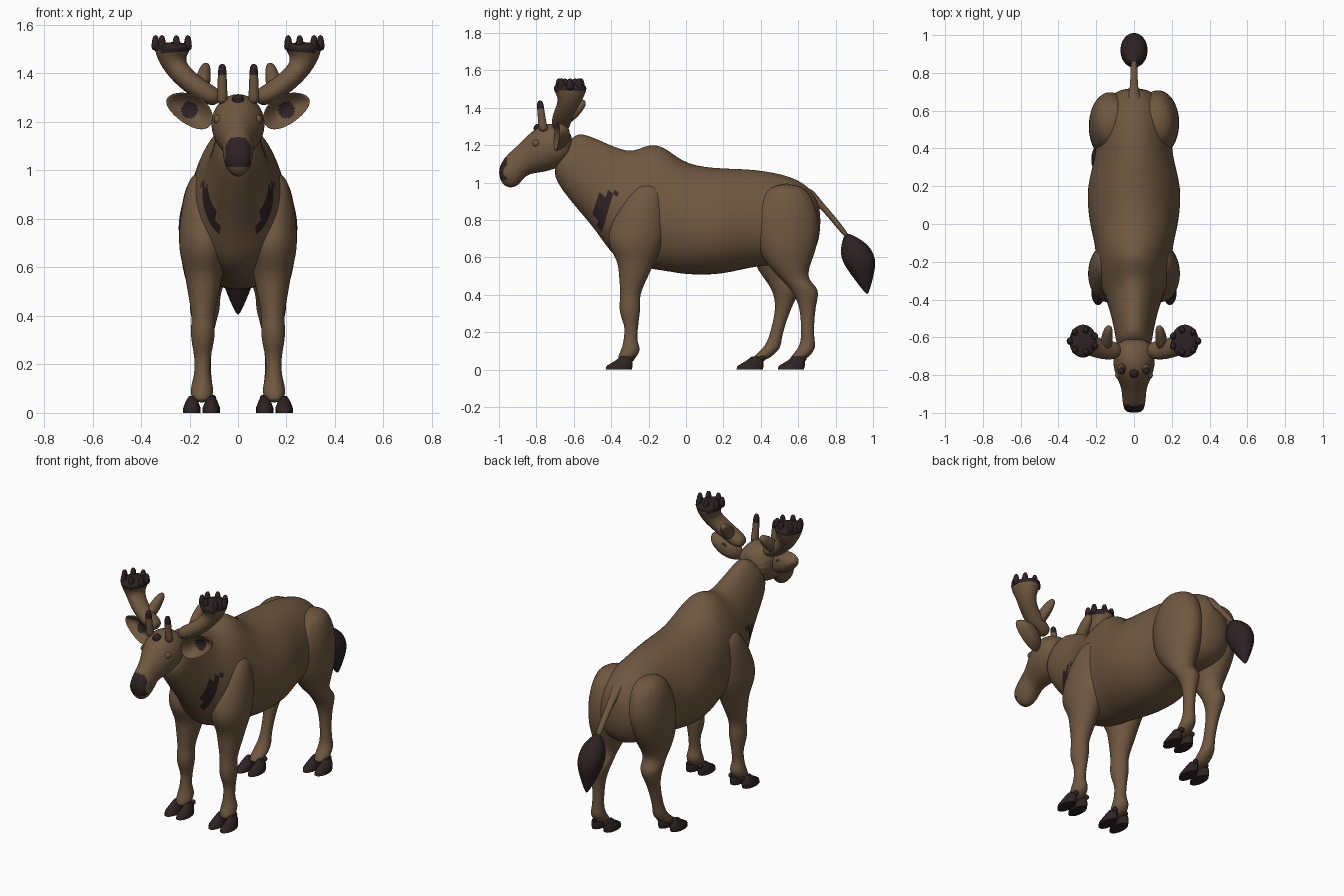
import bpy, bmesh, math
from mathutils import Vector

if "Cube" in bpy.data.objects:
    bpy.data.objects.remove(bpy.data.objects["Cube"], do_unlink=True)


def make_material(name, colour):
    material = bpy.data.materials.new(name)
    material.use_nodes = True
    material.diffuse_color = colour
    shader = material.node_tree.nodes["Principled BSDF"]
    shader.inputs["Base Color"].default_value = colour
    return material


BROWN = make_material("brown hide", (0.16, 0.097, 0.052, 1))
DARK = make_material("dark horn and hair", (0.027, 0.016, 0.018, 1))
X, Y, Z = Vector((1, 0, 0)), Vector((0, 1, 0)), Vector((0, 0, 1))


def all_brown(centre):
    return False


def all_dark(centre):
    return True


def finish(name, bm, levels, is_dark):
    """Turn a bmesh into a smooth object, with dark faces chosen by a rule."""
    bmesh.ops.recalc_face_normals(bm, faces=bm.faces)
    mesh = bpy.data.meshes.new(name)
    bm.to_mesh(mesh)
    bm.free()
    part = bpy.data.objects.new(name, mesh)
    bpy.context.collection.objects.link(part)
    bpy.ops.object.select_all(action="DESELECT")
    bpy.context.view_layer.objects.active = part
    part.select_set(True)
    if levels:
        part.modifiers.new("Round", "SUBSURF").levels = levels
        bpy.ops.object.modifier_apply(modifier="Round")
    bpy.ops.object.shade_smooth_by_angle(angle=math.radians(50))
    mesh.materials.append(BROWN)
    mesh.materials.append(DARK)
    for face in mesh.polygons:
        face.material_index = int(is_dark(face.center))


def skin(name, rings, levels=2, is_dark=all_brown, egg=0, sides=16):
    """Join elliptical rings, each given as (centre, long axis, side axis)."""
    bm = bmesh.new()
    loops = []
    for centre, along, across in rings:
        loop = []
        for i in range(sides):
            turn = math.tau * i / sides
            swell = math.sin(turn) * (1 - egg * math.cos(turn))
            loop.append(bm.verts.new(centre + along * math.cos(turn) + across * swell))
        loops.append(loop)
    for first, second in zip(loops, loops[1:]):
        for i in range(sides):
            j = (i + 1) % sides
            bm.faces.new((first[i], first[j], second[j], second[i]))
    bm.faces.new(loops[0])
    bm.faces.new(loops[-1])
    finish(name, bm, levels, is_dark)


def trunk(name, rows, max_lean=0, **options):
    """Upright slices: y, top, bottom, half width; slices lean before the withers."""
    rings = []
    for y, top, bottom, width in rows:
        lean = min(max_lean, max(0, -0.1 - y))
        upper, lower = Vector((0, y, top)), Vector((0, y - lean, bottom))
        rings.append(((upper + lower) / 2, (upper - lower) / 2, X * width))
    skin(name, rings, **options)


def limb(name, rows, x=0, splay=0, shear=0, start=0, flat=1, **options):
    """Level slices: y, z, radius; thick slices are flattened sideways."""
    rings = []
    for y, z, radius in rows:
        centre = Vector((x * (1 - splay * z), start + y + shear * min(0, z - 0.8), z))
        rings.append((centre, Y * radius, X * flat * radius * (1 - 2 * radius)))
    skin(name, rings, **options)


def tube(name, rows, side, **options):
    """Slices square to a path: x, y, z, radius; a little deeper than wide."""
    points = [Vector((side * x, y, z)) for x, y, z, radius in rows]
    rings = []
    for i, point in enumerate(points):
        radius = rows[i][-1]
        ahead = points[min(i + 1, len(points) - 1)] - points[max(i - 1, 0)]
        across = ahead.cross(Y).normalized()
        depth = across.cross(ahead).normalized()
        rings.append((point, depth * radius * 1.2, across * radius))
    skin(name, rings, **options)


def ball(name, centre, size, is_dark):
    bm = bmesh.new()
    bmesh.ops.create_uvsphere(bm, u_segments=16, v_segments=8, radius=size)
    bmesh.ops.translate(bm, verts=bm.verts, vec=Vector(centre))
    finish(name, bm, 0, is_dark)


def chest_mark(centre):
    rise = (centre.z - 0.73) / 0.23
    if not 0 < rise < 1 or centre.y > -0.25:
        return False
    middle = 0.065 + 0.08 * rise ** 0.7
    return abs(abs(centre.x) - middle) < 0.035 * math.sqrt(rise * (1 - rise))


def nose_mark(centre):
    return centre.y < -0.955 and 1.015 < centre.z < 1.135 and abs(centre.x) < 0.052


# Neck and barrel
trunk("body", [
    (-.6, 1.28, 1.07, .09), (-.5, 1.25, .92, .1), (-.33, 1.17, .73, .14),
    (-.26, 1.18, .6, .18), (-.18, 1.22, .54, .2), (-.1, 1.19, .52, .21),
    (0, 1.1, .5, .24), (.2, 1.08, .5, .26), (.36, 1.08, .55, .2),
    (.58, 1.04, .56, .2), (.68, .96, .6, .14), (.72, .87, .72, .05)],
    max_lean=0.14, egg=0.13, is_dark=chest_mark)

# Head with a dark nose and forehead knob
trunk("head", [
    (-1, 1.08, 1.03, .04), (-.97, 1.14, .97, .06), (-.9, 1.2, .97, .065),
    (-.86, 1.24, 1.04, .07), (-.8, 1.3, 1.05, .1), (-.72, 1.33, 1.06, .12),
    (-.6, 1.28, 1.12, .09)], levels=3, is_dark=nose_mark)
ball("forehead_knob", (0, -.79, 1.29), .025, all_dark)

# Tail and tuft
limb("tail", [(.62, .98, .05), (.7, .9, .025), (.77, .83, .02), (.87, .7, .02)])
limb("tail_tuft", [(.86, .73, .01), (.9, .68, .07), (.92, .6, .1), (.94, .52, .07),
                   (.97, .4, .005)], is_dark=all_dark)


def hoof(name, y, side):
    """Two toes with a cleft between them, and a dewclaw behind each."""
    for toe, offset in (("inner", -.04), ("outer", .04)):
        x = side * (.15 + offset)
        limb(f"{name}_{toe}_toe", [(.07, 0, .07), (.075, .02, .07), (.1, .05, .045),
                                   (.1, .07, .02)],
             x, start=y, flat=0.6, levels=0, is_dark=all_dark)
        ball(f"{name}_{toe}_dewclaw", (x * 0.95, y + .14, .06), .015, all_dark)


for side, label in ((1, "left"), (-1, "right")):
    # Front leg from shoulder to pastern
    limb(f"{label}_front_leg", [
        (-.2, 1, .06), (-.22, .9, .12), (-.26, .75, .16), (-.27, .66, .15),
        (-.265, .58, .1), (-.28, .5, .08), (-.3, .4, .05), (-.3, .34, .06),
        (-.3, .28, .05), (-.29, .23, .035), (-.3, .15, .035), (-.29, .11, .055),
        (-.33, .04, .05)], side * 0.15, splay=0.1)
    hoof(f"{label}_front_hoof", -.43, side)

    # Hind leg; the right one steps forward
    shear = 0 if side > 0 else 0.275
    limb(f"{label}_hind_leg", [
        (.54, 1, .1), (.53, .85, .18), (.535, .74, .18), (.54, .64, .16),
        (.55, .55, .11), (.58, .48, .07), (.64, .43, .08), (.65, .35, .045),
        (.65, .25, .035), (.65, .16, .035), (.65, .11, .05), (.58, .04, .05)],
        side * 0.15, splay=0.2, shear=shear)
    hoof(f"{label}_hind_hoof", .49 - shear * 0.8, side)

    # Short horn and closed eyelid
    limb(f"{label}_horn", [(-.76, 1.27, .03), (-.77, 1.33, .02), (-.78, 1.42, .02),
                           (-.78, 1.44, .01)],
         side * 0.065, is_dark=lambda centre: centre.z > 1.385)
    ball(f"{label}_eyelid", (side * 0.08, -.8, 1.21), .02, all_brown)

    # Antler: a beam opening into a palm, a back prong and a crown of points
    tube(f"{label}_antler", [
        (.07, -.67, 1.29, .035), (.14, -.67, 1.32, .045), (.22, -.65, 1.38, .045),
        (.27, -.62, 1.44, .05), (.27, -.62, 1.5, .08), (.27, -.62, 1.53, .07)],
        side, is_dark=lambda centre: centre.z > 1.488)
    tube(f"{label}_antler_prong", [
        (.15, -.66, 1.33, .035), (.14, -.58, 1.4, .03), (.13, -.54, 1.44, .015)], side)
    for i in range(7):
        turn = math.tau * i / 7
        x, y = .27 + .07 * math.cos(turn), -.62 + .06 * math.sin(turn)
        tube(f"{label}_antler_point_{i + 1}",
             [(x, y, 1.49, .02), (x, y, 1.53, .018), (x, y, 1.56, .01)],
             side, levels=1, sides=8, is_dark=all_dark)

    # Cupped leaf-shaped ear with a dark hollow
    middle = Vector((side * 0.2, -.68, 1.25))
    reach = Vector((side * 0.1, .015, .035))
    skin(f"{label}_ear",
         [(middle + Y * depth, reach * size, Z * 0.07 * size)
          for size, depth in ((.3, .04), (.7, .015), (1, -.02), (1, 0), (.6, .06))],
         egg=0.2, is_dark=lambda centre: centre.y < -.63
         and math.hypot(centre.x - middle.x, centre.z - middle.z) < .035)
